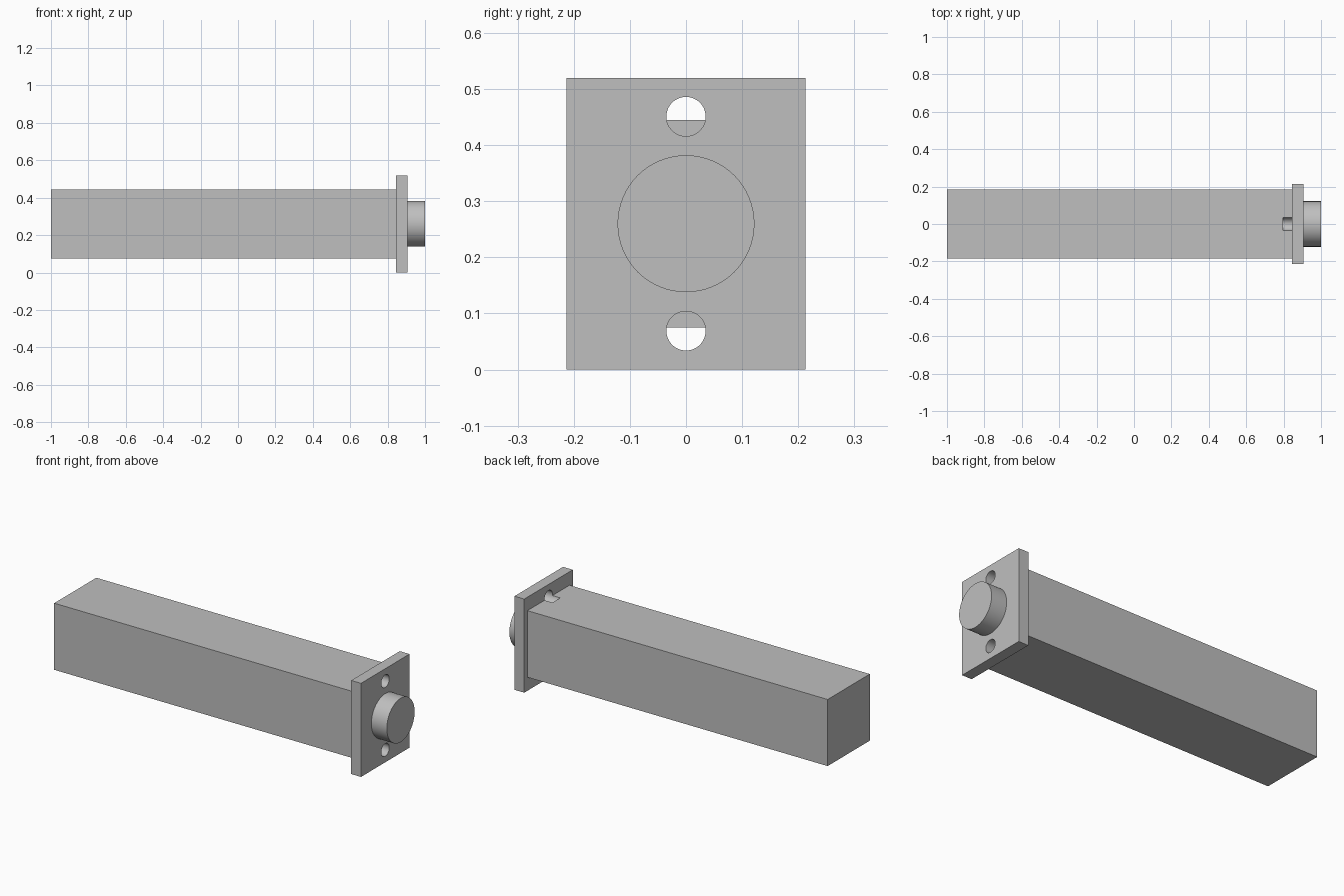
import bpy
import math

cube = bpy.data.objects.get("Cube")
if cube:
    bpy.data.objects.remove(cube, do_unlink=True)

# Single material
GREY = (0.52, 0.52, 0.52, 1.0)
metal = bpy.data.materials.new("light_grey_metal")
metal.use_nodes = True
metal.diffuse_color = GREY
shader = next(n for n in metal.node_tree.nodes if n.type == "BSDF_PRINCIPLED")
shader.inputs["Base Color"].default_value = GREY

AXIS_Z = 0.26        # height of the long axis
HOLE_OFFSET = 0.191  # screw hole distance from the axis
PLATE_BACK, PLATE_FRONT = 0.845, 0.905


def finish(name):
    obj = bpy.context.object
    obj.name = name
    bpy.ops.object.transform_apply(location=True, rotation=True, scale=True)
    obj.data.materials.append(metal)
    return obj


def box(name, x0, x1, width, height):
    bpy.ops.mesh.primitive_cube_add(size=1, location=((x0 + x1) / 2, 0, AXIS_Z))
    bpy.context.object.scale = (x1 - x0, width, height)
    return finish(name)


def rod(name, x0, x1, radius, z, sides=64):
    bpy.ops.mesh.primitive_cylinder_add(
        vertices=sides, radius=radius, depth=x1 - x0,
        location=((x0 + x1) / 2, 0, z), rotation=(0, math.pi / 2, 0))
    return finish(name)


def smooth(obj):
    bpy.ops.object.select_all(action="DESELECT")
    obj.select_set(True)
    bpy.context.view_layer.objects.active = obj
    bpy.ops.object.shade_smooth_by_angle(angle=math.radians(30))


def cut(obj, cutter):
    mod = obj.modifiers.new("screw_hole", "BOOLEAN")
    mod.operation = "DIFFERENCE"
    mod.solver = "EXACT"
    mod.object = cutter
    bpy.context.view_layer.objects.active = obj
    bpy.ops.object.modifier_apply(modifier=mod.name)


# Square body, mounting plate and round boss
body = box("body", -1.0, PLATE_BACK, 0.37, 0.37)
plate = box("mounting_plate", PLATE_BACK, PLATE_FRONT, 0.426, 0.52)
boss = rod("round_boss", PLATE_FRONT, 1.0, 0.122, AXIS_Z)

# Screw holes pass through the plate and notch the end of the body
for side in (1, -1):
    cutter = rod("hole_cutter", 0.797, 0.95, 0.035, AXIS_Z + side * HOLE_OFFSET, 48)
    cutter.hide_render = True
    for part in (body, plate):
        cut(part, cutter)
    bpy.data.objects.remove(cutter, do_unlink=True)

for part in (body, plate, boss):
    smooth(part)
